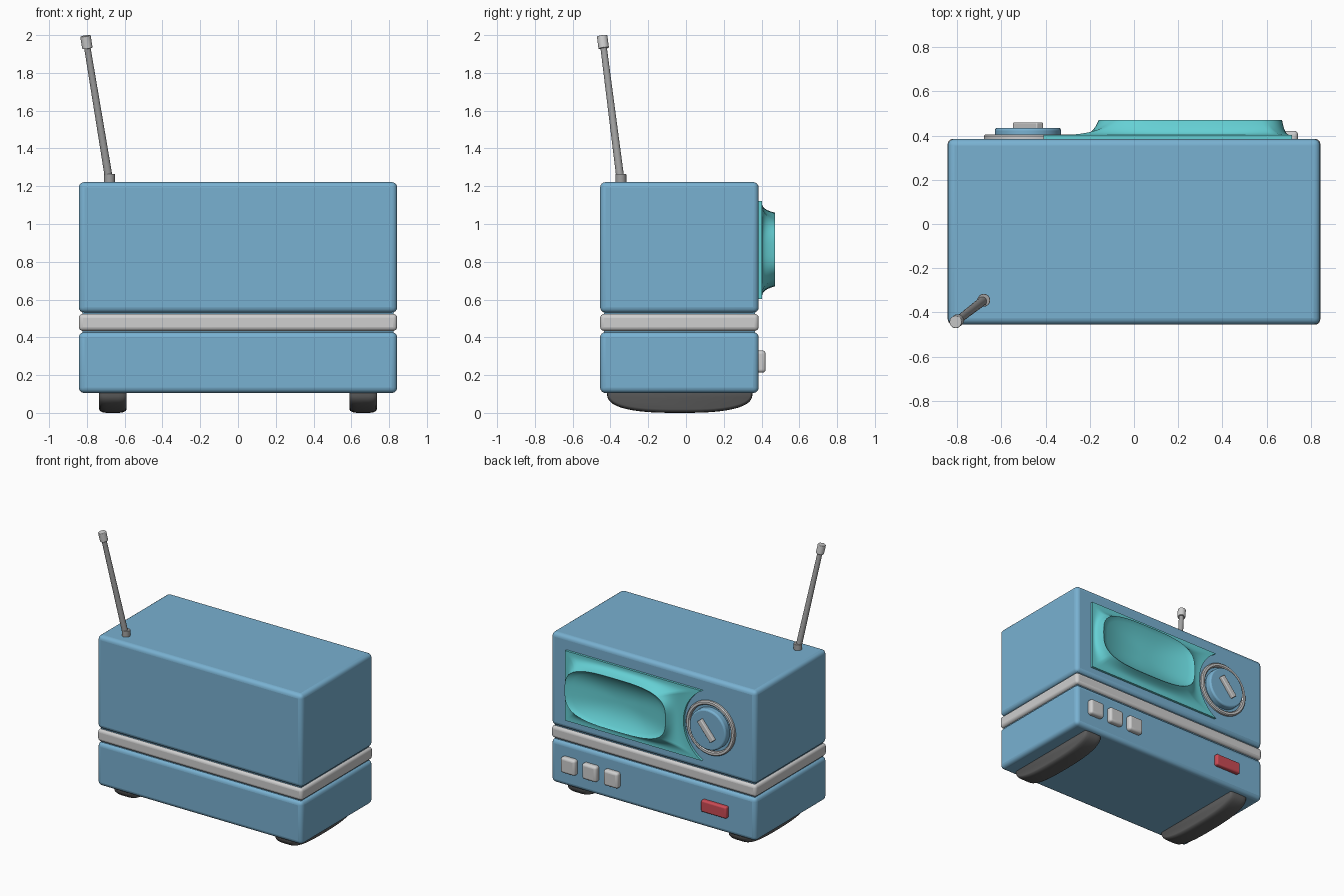
import bpy, bmesh, math
from mathutils import Vector

cube = bpy.data.objects.get("Cube")
if cube:
    bpy.data.objects.remove(cube)


def material(name, rgb):
    m = bpy.data.materials.new(name)
    m.use_nodes = True
    m.diffuse_color = (*rgb, 1)
    m.node_tree.nodes["Principled BSDF"].inputs["Base Color"].default_value = (*rgb, 1)
    return m


BLUE = material("body blue", (0.19, 0.44, 0.64))
TEAL = material("panel teal", (0.13, 0.63, 0.66))
PALE = material("pale grey", (0.62, 0.62, 0.62))
METAL = material("metal grey", (0.36, 0.36, 0.36))
DARK = material("foot grey", (0.11, 0.11, 0.11))
RED = material("button red", (0.60, 0.07, 0.09))


def finish(ob, mat, bevel=0, segments=4):
    ob.data.materials.append(mat)
    if bevel:
        mod = ob.modifiers.new("Round edges", "BEVEL")
        mod.width, mod.segments = bevel, segments
        mod.limit_method = "ANGLE"
        mod.angle_limit = math.radians(40)
    bpy.ops.object.select_all(action="DESELECT")
    bpy.context.view_layer.objects.active = ob
    ob.select_set(True)
    bpy.ops.object.shade_smooth_by_angle(angle=math.radians(40))
    return ob


def from_bmesh(name, bm, mat, bevel=0, segments=4):
    bmesh.ops.recalc_face_normals(bm, faces=bm.faces)
    mesh = bpy.data.meshes.new(name)
    bm.to_mesh(mesh)
    bm.free()
    ob = bpy.data.objects.new(name, mesh)
    bpy.context.collection.objects.link(ob)
    return finish(ob, mat, bevel, segments)


def box(name, lo, hi, mat, bevel=0, turn=0):
    lo, hi = Vector(lo), Vector(hi)
    bm = bmesh.new()
    bmesh.ops.create_cube(bm, size=1)
    bmesh.ops.scale(bm, vec=hi - lo, verts=bm.verts)
    ob = from_bmesh(name, bm, mat, bevel)
    ob.location = (lo + hi) / 2
    ob.rotation_euler.y = turn
    return ob


def rod(name, a, b, r1, r2, mat, bevel=0, sides=24):
    a, b = Vector(a), Vector(b)
    bm = bmesh.new()
    bmesh.ops.create_cone(bm, cap_ends=True, segments=sides, radius1=r1,
                          radius2=r2, depth=(b - a).length)
    ob = from_bmesh(name, bm, mat, bevel, 3)
    ob.location = (a + b) / 2
    ob.rotation_euler = (b - a).to_track_quat("Z", "Y").to_euler()
    return ob


def loft(bm, rings, closed=False):
    loops = [[bm.verts.new(p) for p in ring] for ring in rings]
    pairs = list(zip(loops, loops[1:]))
    if closed:
        pairs.append((loops[-1], loops[0]))
    for a, b in pairs:
        for i in range(len(a)):
            j = (i + 1) % len(a)
            bm.faces.new((a[i], a[j], b[j], b[i]))
    return loops


# Casing: two blue shells, a pale band, and a recessed core in the gaps
X, FRONT, BACK = 0.843, -0.455, 0.385
box("upper_case", (-X, FRONT, 0.53), (X, BACK, 1.222), BLUE, 0.03)
box("lower_case", (-X, FRONT, 0.105), (X, BACK, 0.428), BLUE, 0.03)
box("middle_band", (-X, FRONT, 0.434), (X, BACK, 0.524), PALE, 0.022)
box("inner_core", (-X + 0.02, FRONT + 0.02, 0.2), (X - 0.02, BACK - 0.02, 0.9), BLUE)

# Feet: long skids with a curved underside
for side, sign in (("left", 1), ("right", -1)):
    bm = bmesh.new()
    profile = []
    for i in range(33):
        a = math.pi * i / 32
        c, s = math.cos(a), math.sin(a)
        profile.append((-0.033 + 0.385 * math.copysign(abs(c) ** 0.75, c),
                        0.105 * (1 - s ** 0.75)))
    profile += [(-0.418, 0.13), (0.352, 0.13)]
    width = ((0.59, 0.03), (0.595, 0.015), (0.61, 0.004), (0.63, 0),
             (0.695, 0), (0.715, 0.004), (0.73, 0.015), (0.735, 0.03))
    rings = [[(sign * x, y * (1 - inset), z + inset * (0.13 - z) * 5) for y, z in profile]
             for x, inset in width]
    loops = loft(bm, rings)
    bm.faces.new(loops[0])
    bm.faces.new(loops[-1])
    from_bmesh(side + "_foot", bm, DARK)

# Teal panel: flared outline rising to an oval rim around a hollow dish
CX, CZ, N = 0.255, 0.865, 24
TOP, BOTTOM, EDGE, TIP = 1.122, 0.602, 0.715, -0.41


def outline():
    points = []
    for i in range(N):
        points.append((EDGE, BOTTOM + (TOP - BOTTOM) * i / N))
    for i in range(N):
        points.append((EDGE + (TIP - EDGE) * i / N, TOP))
    for i in range(N):
        z = TOP + (BOTTOM - TOP) * i / N
        points.append((-0.56 + math.sqrt(0.0901 - (z - 0.862) ** 2), z))
    for i in range(N):
        points.append((TIP + (EDGE - TIP) * i / N, BOTTOM))
    return points


def oval(scale=1.0):
    points = []
    for i in range(4 * N):
        a = math.pi / 2 * i / N - math.pi / 4
        c, s = math.cos(a), math.sin(a)
        points.append((CX + scale * 0.415 * math.copysign(abs(c) ** 0.62, c),
                       CZ + scale * 0.195 * math.copysign(abs(s) ** 0.62, s)))
    return points


outer, rim = outline(), oval()
rings = [[(x, BACK - 0.01, z) for x, z in outer]]
for k in range(13):
    t = k / 12
    y = 0.402 + 0.068 * t ** 3.5
    rings.append([(ox + (rx - ox) * t, y, oz + (rz - oz) * t)
                  for (ox, oz), (rx, rz) in zip(outer, rim)])
for k in range(10):
    s = 0.985 - 0.1 * k
    y = 0.405 + 0.062 * s ** 2.5
    rings.append([(x, y, z) for x, z in oval(s)])
bm = bmesh.new()
loops = loft(bm, rings)
bm.faces.new(loops[-1])
from_bmesh("screen_panel", bm, TEAL)

# Dial: flat pale ring, blue knob and slanted grip
DX, DZ = -0.48, 0.862
bm = bmesh.new()
section = ((0.2, 0.375), (0.2, 0.398), (0.193, 0.405), (0.177, 0.405), (0.17, 0.398), (0.17, 0.375))
loft(bm, [[(DX + r * math.cos(math.tau * i / 64), y, DZ + r * math.sin(math.tau * i / 64))
           for i in range(64)] for r, y in section], closed=True)
from_bmesh("dial_ring", bm, PALE)
rod("dial_knob", (DX, 0.375, DZ), (DX, 0.435, DZ), 0.15, 0.15, BLUE, 0.012, 64)
box("dial_grip", (DX - 0.02, 0.42, DZ - 0.085), (DX + 0.02, 0.46, DZ + 0.085),
    PALE, 0.006, math.radians(40))

# Push buttons
for i in range(3):
    x = 0.682 - 0.176 * i
    box(f"push_button_{i + 1}", (x - 0.06, 0.37, 0.213), (x + 0.06, 0.422, 0.33), PALE, 0.018)
box("power_button", (-0.62, 0.37, 0.228), (-0.41, 0.415, 0.315), RED, 0.012)

# Aerial: socket, slanted rod and tip
foot, tip = Vector((-0.68, -0.345, 1.22)), Vector((-0.808, -0.444, 1.996))
rod("aerial_socket", foot, foot + Vector((0, 0, 0.045)), 0.029, 0.029, METAL, 0.003)
rod("aerial_rod", foot, foot.lerp(tip, 0.95), 0.021, 0.017, METAL)
rod("aerial_tip", foot.lerp(tip, 0.915), tip, 0.028, 0.028, PALE, 0.004)
